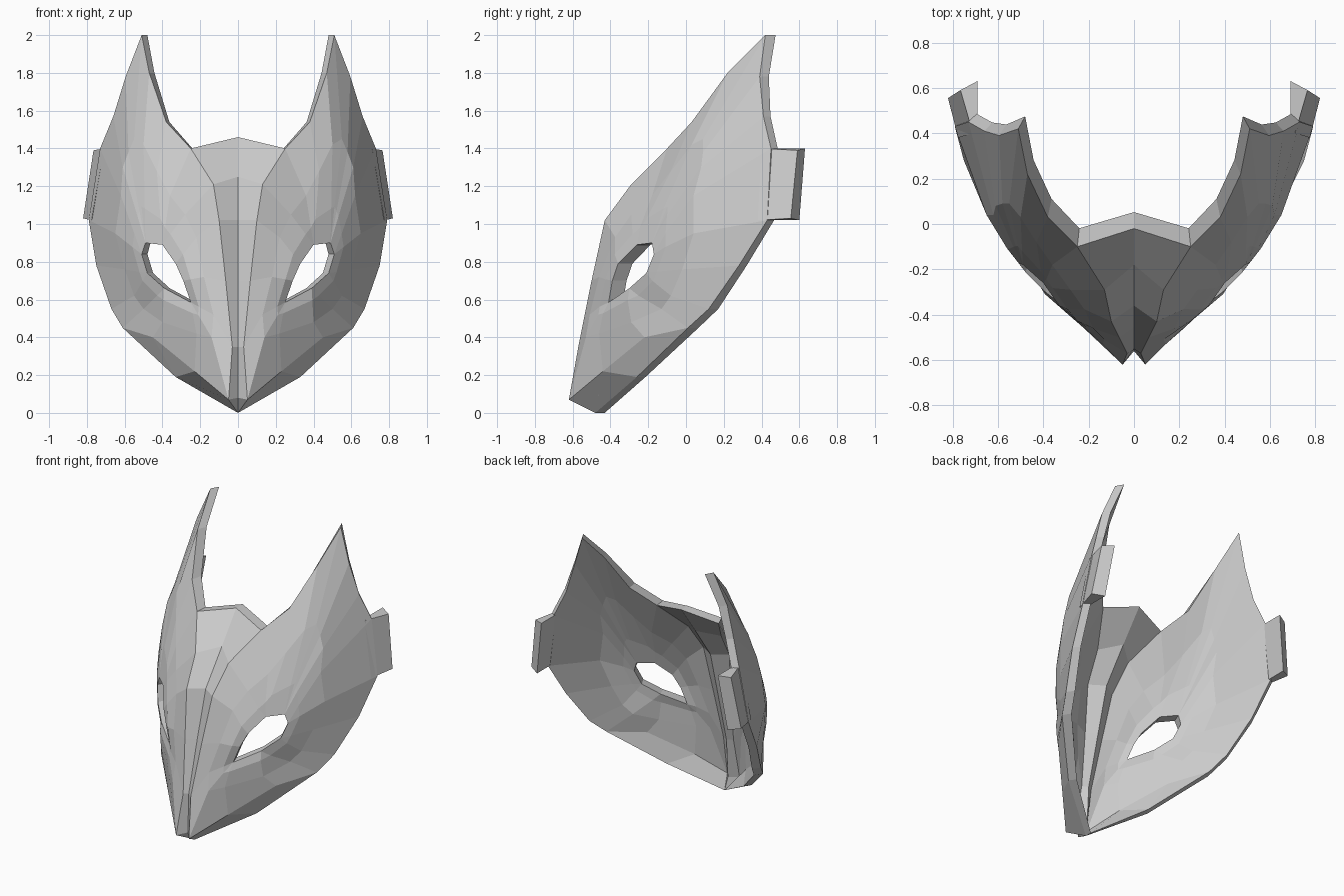
import bpy, bmesh
from mathutils import Vector

if "Cube" in bpy.data.objects:
    bpy.data.objects.remove(bpy.data.objects["Cube"])

def vecs(points):
    return [Vector(p) for p in points]

# Loops for the x > 0 half: up the nose ridge, over the ear, down the cheek
outer = vecs([
    (.05, -.62, .07), (.03, -.57, .35), (.065, -.50, .70), (.10, -.43, 1.02),
    (.13, -.29, 1.21), (.25, -.10, 1.40), (.38, .03, 1.54), (.47, .22, 1.80),
    (.51, .42, 2.0), (.595, .39, 1.78), (.66, .41, 1.57), (.73, .45, 1.40),
    (.79, .43, 1.02), (.75, .28, .78), (.67, .12, .55), (.61, .01, .45),
    (.45, -.22, .40), (.23, -.44, .22)])
mid = vecs([
    (.14, -.53, .40), (.13, -.51, .52), (.18, -.46, .72), (.22, -.375, .93),
    (.28, -.29, 1.05), (.36, -.18, 1.15), (.43, -.08, 1.28), (.50, .03, 1.42),
    (.55, .09, 1.45), (.58, .09, 1.38), (.61, .08, 1.30), (.62, .04, 1.15),
    (.65, .04, .95), (.60, -.02, .76), (.55, -.08, .62), (.50, -.13, .55),
    (.40, -.29, .48), (.22, -.46, .42)])
eye_corners = vecs([
    (.25, -.41, .585), (.29, -.39, .70), (.33, -.36, .79), (.40, -.26, .89),
    (.49, -.18, .90), (.51, -.17, .84), (.48, -.21, .74), (.39, -.30, .66)])
eye = [eye_corners[int(c)] for c in "001233344445566770"]
rim = [e.lerp(m, .35) + Vector((0, -.012, 0)) for e, m in zip(eye, mid)]

# Central valley and chin
valley = vecs([(0, -.56, .08), (0, -.55, .35), (0, -.455, .70),
               (0, -.36, 1.02), (0, -.18, 1.25), (0, -.02, 1.46)])
chin, jaw = vecs([(0, -.48, 0), (.33, -.26, .19)])

faces = []
for a, b in ((outer, mid), (mid, rim), (rim, eye)):
    for i in range(len(a)):
        j = (i + 1) % len(a)
        faces.append([a[i], b[i], b[j], a[j]])
for i in range(5):
    faces.append([valley[i], outer[i], outer[i + 1], valley[i + 1]])
faces += [[chin, jaw, outer[17], outer[0]], [jaw, outer[16], outer[17]],
          [jaw, outer[15], outer[16]], [valley[0], chin, outer[0]]]

def flip(p, s):
    return Vector((p.x * s, p.y, p.z))

def add_face(bm, cache, points):
    verts = []
    for p in points:
        key = tuple(round(c, 4) + 0.0 for c in p)
        if key not in cache:
            cache[key] = bm.verts.new(p)
        if cache[key] not in verts:
            verts.append(cache[key])
    if len(verts) > 2:
        bm.faces.new(verts)

def finish(bm, name):
    bmesh.ops.recalc_face_normals(bm, faces=bm.faces[:])
    me = bpy.data.meshes.new(name)
    bm.to_mesh(me)
    bm.free()
    bpy.context.collection.objects.link(bpy.data.objects.new(name, me))

# Mask shell: mirrored front surface
bm = bmesh.new()
cache = {}
for s in (1, -1):
    for f in faces:
        add_face(bm, cache, [flip(p, s) for p in f[::s]])
bm.normal_update()

# Thickness: back surface shifted horizontally, edges bridged
back = {}
for v in bm.verts[:]:
    n = v.normal
    back[v] = bm.verts.new(v.co - Vector((n.x * .04, n.y * .10, 0)))
border = [e for e in bm.edges if e.is_boundary]
for f in bm.faces[:]:
    bm.faces.new([back[v] for v in reversed(f.verts)])
for e in border:
    a, b = e.verts
    bm.faces.new([a, b, back[b], back[a]])
finish(bm, "mask_shell")

# Strap tabs on both sides
bottom = vecs([(.775, .38, 1.02), (.82, .555, 1.03), (.745, .60, 1.02), (.745, .46, 1.02)])
top = vecs([(.71, .40, 1.40), (.765, .59, 1.39), (.69, .63, 1.40), (.69, .47, 1.40)])
for s, name in ((1, "strap_tab_right"), (-1, "strap_tab_left")):
    bm = bmesh.new()
    cache = {}
    sides = [[bottom[i], bottom[(i + 1) % 4], top[(i + 1) % 4], top[i]] for i in range(4)]
    for f in sides + [bottom, top]:
        add_face(bm, cache, [flip(p, s) for p in f])
    finish(bm, name)
